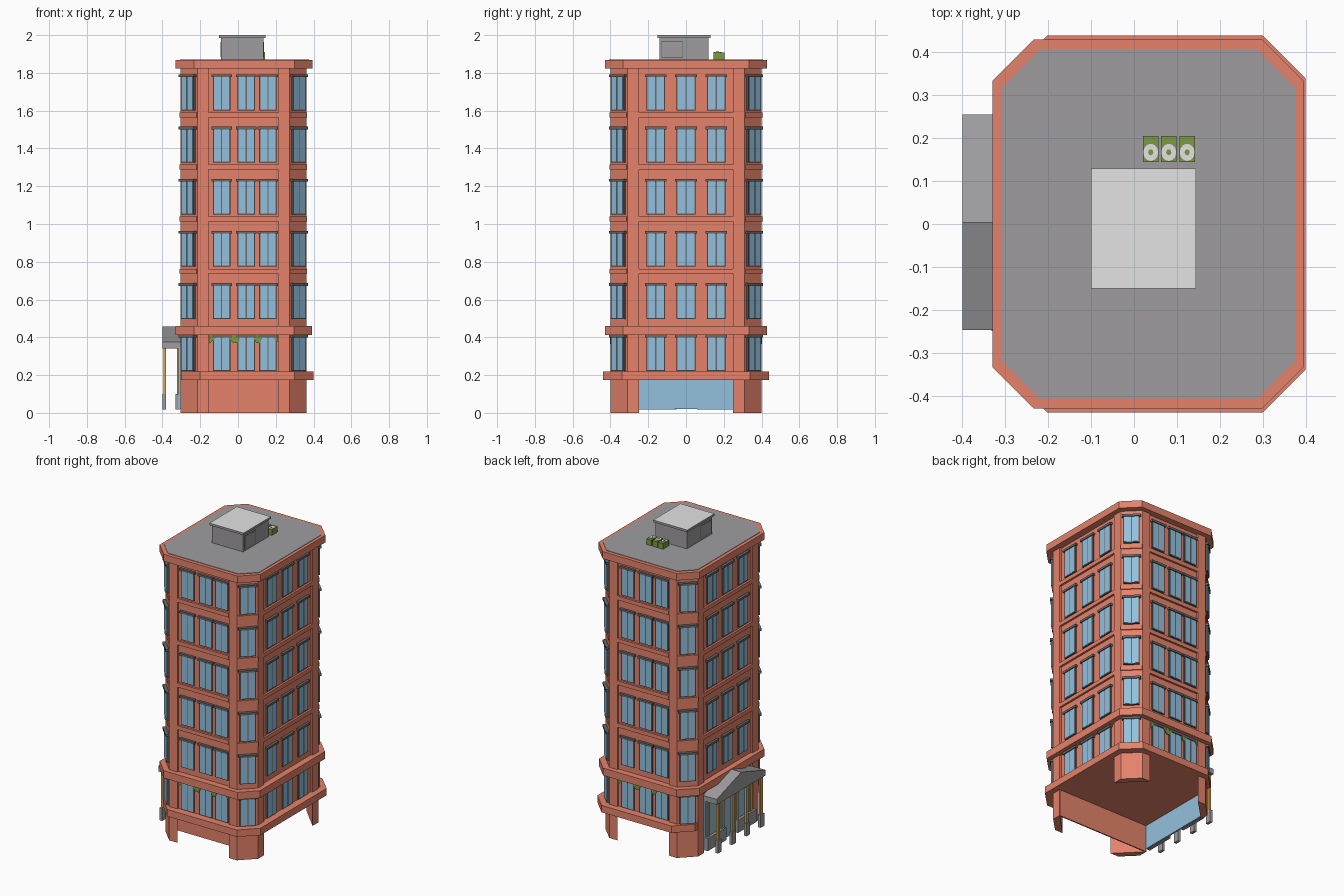
import bpy, bmesh, math
from mathutils import Matrix, Vector

if "Cube" in bpy.data.objects:
    bpy.data.objects.remove(bpy.data.objects["Cube"])


def material(name, r, g, b):
    m = bpy.data.materials.new(name)
    m.diffuse_color = (r, g, b, 1)
    m.use_nodes = True
    m.node_tree.nodes["Principled BSDF"].inputs["Base Color"].default_value = m.diffuse_color
    return m


RED = material("terracotta", 0.78, 0.225, 0.145)
GLASS = material("window blue", 0.29, 0.53, 0.72)
FRAME = material("dark grey frame", 0.14, 0.145, 0.15)
GREY = material("mid grey", 0.345, 0.335, 0.35)
LIGHT = material("light grey", 0.77, 0.77, 0.77)
GREEN = material("leaf green", 0.20, 0.32, 0.055)
OCHRE = material("ochre", 0.74, 0.38, 0.08)


class Part:
    """Collects boxes and prisms into one object."""

    def __init__(self, name, *mats):
        self.name, self.mats, self.bm = name, mats, bmesh.new()

    def prism(self, pts, lo, hi, M=Matrix(), mi=0):
        a = [self.bm.verts.new(M @ Vector((x, y, lo))) for x, y in pts]
        b = [self.bm.verts.new(M @ Vector((x, y, hi))) for x, y in pts]
        n = len(pts)
        fs = [self.bm.faces.new(a[::-1]), self.bm.faces.new(b)]
        fs += [self.bm.faces.new((a[i], a[(i + 1) % n], b[(i + 1) % n], b[i])) for i in range(n)]
        for f in fs:
            f.material_index = mi
        return fs

    def box(self, x0, x1, y0, y1, z0, z1, M=Matrix(), mi=0):
        return self.prism([(x0, y0), (x1, y0), (x1, y1), (x0, y1)], z0, z1, M, mi)

    def done(self):
        me = bpy.data.meshes.new(self.name)
        bmesh.ops.recalc_face_normals(self.bm, faces=self.bm.faces)
        self.bm.to_mesh(me)
        self.bm.free()
        for m in self.mats:
            me.materials.append(m)
        ob = bpy.data.objects.new(self.name, me)
        bpy.context.collection.objects.link(ob)


def octagon(x0, x1, hy, c):
    return [(x0 + c, -hy), (x1 - c, -hy), (x1, -hy + c), (x1, hy - c),
            (x1 - c, hy), (x0 + c, hy), (x0, hy - c), (x0, -hy + c)]


X0, X1, HY, C = -0.305, 0.362, 0.40, 0.09
CX, HX = (X0 + X1) / 2, (X1 - X0) / 2
DEPTH = 0.012
FLOORS = [0.222] + [0.497 + 0.276 * i for i in range(5)]


def side(angle, dist):
    """Local frame of a wall: x along it, -y outwards."""
    return Matrix.Translation((CX, 0, 0)) @ Matrix.Rotation(math.radians(angle), 4, 'Z') @ Matrix.Translation((0, -dist, 0))


def corner(sx, sy, out=0):
    ang = {(1, -1): 45, (1, 1): 135, (-1, 1): 225, (-1, -1): 315}[sx, sy]
    return (Matrix.Translation((CX + sx * (HX - C / 2), sy * (HY - C / 2), 0))
            @ Matrix.Rotation(math.radians(ang), 4, 'Z') @ Matrix.Translation((0, -out, 0)))


# angle, distance, half width of recessed bay, window centres
WALLS = [(0, HY, 0.185, (-0.115, 0.015, 0.13)), (90, HX, 0.25, (-0.16, 0, 0.16)),
         (180, HY, 0.185, (-0.115, 0.015, 0.13)), (270, HX, 0.25, (-0.16, 0, 0.16))]
CORNERS = [(1, -1), (1, 1), (-1, 1), (-1, -1)]

# Tower body with a shallow notch in each of the four main walls
profile = []
octo = octagon(X0, X1, HY, C)
for k, (ang, dist, half, _) in enumerate(WALLS):
    M = side(ang, dist)
    profile.append(octo[2 * k])
    for u, d in ((-half, 0), (-half, DEPTH), (half, DEPTH), (half, 0)):
        v = M @ Vector((u, d, 0))
        profile.append((v.x, v.y))
    profile.append(octo[2 * k + 1])
body = Part("tower_body", RED)
body.prism(profile, 0.18, 1.85)
body.done()

# Spandrel bands between floors
bands = Part("floor_bands", RED)
for z in FLOORS[2:]:
    for ang, dist, half, _ in WALLS:
        bands.box(-half, half, -0.001, DEPTH + 0.004, z - 0.036, z - 0.01, side(ang, dist))
    for s in CORNERS:
        bands.box(-0.064, 0.064, -0.006, 0.01, z - 0.036, z - 0.01, corner(*s))
bands.done()

# Corner columns of the open ground floor
legs = Part("ground_columns", RED)
for sx, sy in CORNERS:
    legs.prism([(CX + sx * 0.185, sy * HY), (CX + sx * (HX - C), sy * HY),
                (CX + sx * HX, sy * (HY - C)), (CX + sx * HX, sy * 0.25)], 0, 0.18)
legs.done()

# Set-back ground floor wall
inner = Part("ground_inner_wall", RED)
inner.box(X0 + 0.002, X1 - 0.002, -0.258, -0.25, 0, 0.18)
inner.done()

# Ledge and cornices
trim = Part("cornices", RED)
trim.prism(octagon(-0.302, 0.40, 0.44, 0.10), 0.175, 0.22)
trim.prism(octagon(-0.33, 0.392, 0.43, 0.096), 0.412, 0.46)
trim.prism(octagon(-0.33, 0.395, 0.43, 0.096), 1.822, 1.868)
trim.done()
roof = Part("roof_deck", GREY)
roof.prism(octagon(-0.308, 0.375, 0.407, 0.088), 1.86, 1.871)
roof.done()

# Windows: frame, two panes and hood
frames, panes = Part("window_frames", FRAME), Part("window_panes", GLASS)


def window(M, u, z, w):
    h = w / 2
    frames.box(u - h, u + h, -0.008, 0.005, z + 0.001, z + 0.178, M)
    frames.box(u - h - 0.008, u + h + 0.008, -0.016, 0.005, z + 0.176, z + 0.19, M)
    for a, b in ((u - h + 0.006, u - 0.003), (u + 0.003, u + h - 0.006)):
        panes.box(a, b, -0.010, -0.004, z + 0.006, z + 0.176, M)


for z in FLOORS:
    for ang, dist, half, us in WALLS:
        if ang == 270 and z < 0.3:
            continue  # the entrance glazing stands here
        for u in us:
            window(side(ang, dist - DEPTH), u, z, 0.10 if half > 0.2 else 0.092)
    for s in CORNERS:
        window(corner(*s, 0.004), 0, z, 0.096)
frames.done()
panes.done()

# Small green hanging corners over the first floor windows
ivy = Part("green_hangings", GREEN)
lay = Matrix.Rotation(math.radians(90), 4, 'X')
for ang in (0, 180):
    M = side(ang, HY + 0.003) @ lay
    for pts in ([(-0.18, 0.365), (-0.13, 0.412), (-0.18, 0.412)],
                [(-0.09, 0.412), (-0.055, 0.37), (-0.03, 0.37), (-0.01, 0.412)],
                [(0.05, 0.412), (0.068, 0.37), (0.085, 0.37), (0.11, 0.412)],
                [(0.15, 0.412), (0.18, 0.375), (0.18, 0.412)]):
        ivy.prism(pts, -0.006, 0, M)
ivy.done()

# Rooftop hut with flat cap and framed doors
hut = Part("roof_hut", GREY, LIGHT)
hut.box(-0.09, 0.135, -0.14, 0.12, 1.865, 1.988)
hut.box(-0.10, 0.145, -0.15, 0.13, 1.986, 2.0)[1].material_index = 1
hut.done()
doors = Part("hut_doors", FRAME, GREY)
for x, s in ((0.135, 1), (-0.09, -1)):
    for t, e, mi in ((0.001, 0, 0), (0.002, 0.004, 1)):
        a, b = sorted((x, x + s * t))
        doors.box(a, b, -0.13 + e, -0.015 - e, 1.88 + e, 1.968 - e, mi=mi)
doors.done()

# Air conditioning units with fan rings
units = Part("air_units", GREEN, LIGHT)
for x in (0.039, 0.081, 0.124):
    units.box(x - 0.018, x + 0.018, 0.145, 0.205, 1.868, 1.908)
    for r, top, mi in ((0.0175, 1.910, 1), (0.006, 1.912, 0)):
        ring = [(x + r * math.cos(i * math.pi / 6), 0.167 + 1.15 * r * math.sin(i * math.pi / 6)) for i in range(12)]
        units.prism(ring, 1.906, top, mi=mi)
units.done()

# Entrance portico: gable roof, posts, plinths and glazing behind
YZ = Matrix(((0, 0, 1, 0), (1, 0, 0, 0), (0, 1, 0, 0), (0, 0, 0, 1)))
gable = Part("portico_roof", GREY)
gable.prism([(-0.247, 0.34), (0.255, 0.34), (0.255, 0.375), (0.004, 0.457), (-0.247, 0.375)], -0.40, -0.30, YZ)
gable.done()
glazing = Part("entrance_glazing", GLASS)
glazing.box(-0.314, -0.303, -0.25, 0.25, 0.02, 0.345)
glazing.done()
posts, plinths = Part("portico_posts", OCHRE), Part("portico_plinths", GREY)
for y in (-0.215, -0.07, 0.078, 0.223):
    for x in (-0.388, -0.316):
        posts.box(x - 0.006, x + 0.006, y - 0.012, y + 0.012, 0.09, 0.342)
    plinths.box(-0.40, -0.382, y - 0.019, y + 0.019, 0.018, 0.10)
for a, b in ((-0.25, -0.06), (0.06, 0.25)):
    plinths.box(-0.332, -0.308, a, b, 0.018, 0.10)
posts.done()
plinths.done()
